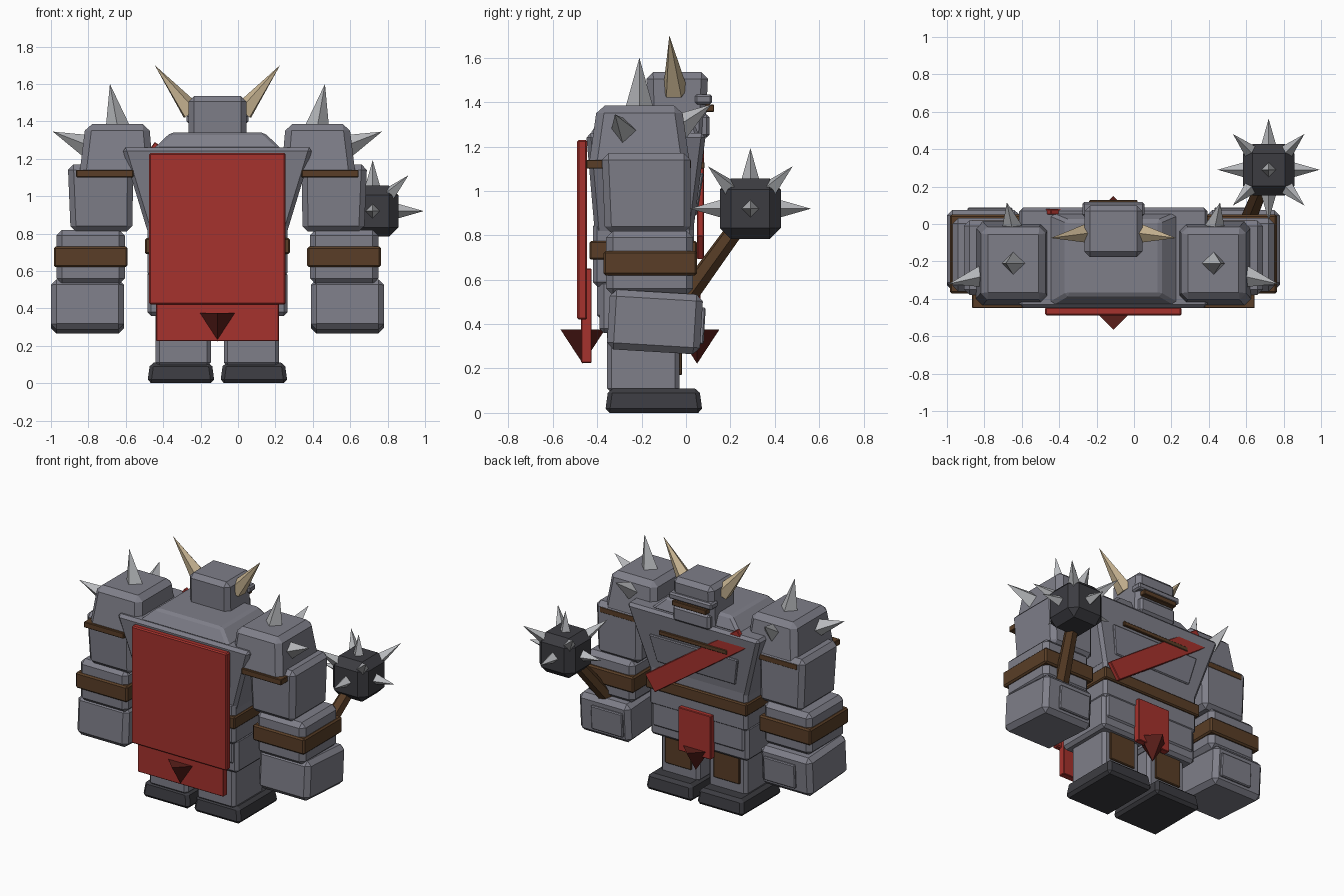
import bpy, bmesh
from mathutils import Vector, Matrix

if "Cube" in bpy.data.objects:
    bpy.data.objects.remove(bpy.data.objects["Cube"])

CX = -0.11  # body centre line


def material(name, rgb):
    m = bpy.data.materials.new(name)
    m.use_nodes = True
    m.diffuse_color = (*rgb, 1)
    node = next(n for n in m.node_tree.nodes if n.type == 'BSDF_PRINCIPLED')
    node.inputs["Base Color"].default_value = (*rgb, 1)
    return m


STONE = material("stone_grey", (0.21, 0.21, 0.25))
DARK = material("dark_iron", (0.045, 0.045, 0.053))
STEEL = material("light_steel", (0.48, 0.49, 0.51))
LEATHER = material("brown_leather", (0.10, 0.048, 0.02))
CLOTH = material("red_cloth", (0.38, 0.032, 0.026))
TASSEL = material("dark_red", (0.10, 0.013, 0.01))
HORN = material("horn_tan", (0.58, 0.46, 0.29))


def finish(name, bm, mat):
    bmesh.ops.recalc_face_normals(bm, faces=bm.faces)
    me = bpy.data.meshes.new(name)
    bm.to_mesh(me)
    bm.free()
    me.materials.append(mat)
    ob = bpy.data.objects.new(name, me)
    bpy.context.collection.objects.link(ob)
    return ob


def block(name, mat, x, y, z, top=None, bevel=0.02, turn=None):
    """Bevelled box; top gives (x0, x1, y0, y1) of a tapered upper face."""
    bm = bmesh.new()
    bmesh.ops.create_cube(bm, size=1)
    lower = (*x, *y)
    for v in bm.verts:
        up = v.co.z > 0
        e = top if (up and top) else lower
        v.co = (e[v.co.x > 0], e[2 + (v.co.y > 0)], z[up])
    if bevel:
        bmesh.ops.bevel(bm, geom=bm.edges[:], offset=bevel, segments=1,
                        affect='EDGES', clamp_overlap=True)
    if turn:
        axis, angle = turn
        c = Vector((sum(x), sum(y), sum(z))) / 2
        bmesh.ops.rotate(bm, verts=bm.verts, cent=c, matrix=Matrix.Rotation(angle, 3, axis))
    return finish(name, bm, mat)


def spike(name, mat, base, tip, radius, sides=4, end=0.0):
    """Cone or rod running from base to tip."""
    base, tip = Vector(base), Vector(tip)
    d = tip - base
    bm = bmesh.new()
    bmesh.ops.create_cone(bm, cap_ends=True, segments=sides, radius1=radius,
                          radius2=end, depth=d.length)
    bmesh.ops.remove_doubles(bm, verts=bm.verts, dist=0.0001)
    rot = d.to_track_quat('Z', 'Y').to_matrix().to_4x4()
    bm.transform(Matrix.Translation((base + tip) / 2) @ rot)
    return finish(name, bm, mat)


def span(half):
    return (CX - half, CX + half)


# Limbs, built once per side; offsets measured from the centre line
for side, s in (("left", 1), ("right", -1)):
    def part(name, mat, x, y, z, top=None, **kw):
        xs = sorted(CX + s * v for v in x)
        if top:
            top = (*sorted(CX + s * v for v in top[:2]), *top[2:])
        return block(f"{side}_{name}", mat, xs, y, z, top, **kw)

    def point(x, y, z):
        return (CX + s * x, y, z)

    # Legs
    part("foot", DARK, (.015, .375), (-.365, .075), (0, .11), (.03, .36, -.35, .06))
    part("leg", STONE, (.035, .33), (-.355, -.03), (.09, .5))
    part("knee_patch", LEATHER, (.085, .285), (-.06, -.018), (.17, .37), bevel=.005)
    part("thigh", STONE, (.01, .375), (-.39, .02), (.36, .6))
    # Arms
    part("pauldron", STONE, (.34, .74), (-.44, .02), (1.10, 1.385),
         (.365, .705, -.40, -.02), bevel=.035)
    part("shoulder_strap", LEATHER, (.45, .755), (-.45, .022), (1.10, 1.14), bevel=.004)
    part("upper_arm", STONE, (.455, .785), (-.365, .02), (.81, 1.17),
         (.45, .80, -.38, .02), bevel=.03)
    part("forearm", STONE, (.495, .86), (-.36, .032), (.53, .82), bevel=.03)
    part("bracer", LEATHER, (.48, .875), (-.372, .05), (.62, .73), bevel=.01)
    part("fist", STONE, (.50, .89), (-.35, .07), (.275, .545), bevel=.03, turn=('X', -.06))
    part("knuckle_plate", STONE, (.54, .78), (.05, .084), (.31, .475), bevel=.006,
         turn=('X', -.06))
    # Shoulder spikes and horns
    spike(f"{side}_top_spike", STEEL, point(.535, -.21, 1.375), point(.575, -.21, 1.60), .063)
    spike(f"{side}_front_spike", STEEL, point(.54, -.03, 1.29), point(.57, .115, 1.39), .06)
    spike(f"{side}_side_spike", STEEL, point(.70, -.28, 1.27), point(.88, -.32, 1.345), .06)
    spike(f"{side}_horn", HORN, point(.14, -.05, 1.45), point(.335, -.075, 1.70), .058, 5)

# Torso
block("hips", STONE, span(.36), (-.40, .03), (.42, .62))
block("abdomen", STONE, span(.375), (-.42, .035), (.57, .86))
block("belt", LEATHER, span(.387), (-.435, .05), (.69, .775), bevel=.008)
block("chest", STONE, span(.37), (-.41, .03), (.80, 1.26), (CX - .51, CX + .51, -.45, .09))
block("collar", STONE, span(.345), (-.435, .06), (1.25, 1.34),
      (CX - .25, CX + .25, -.38, .02), bevel=.015)
block("chest_plate", STONE, span(.30), (0, .05), (.89, 1.08),
      (CX - .34, CX + .34, 0, .08), bevel=.006)
block("chest_strap", LEATHER, span(.26), (.03, .084), (1.10, 1.13), bevel=.004)

# Head with brow and visor slit
block("head", STONE, span(.155), (-.17, .085), (1.22, 1.535),
      (CX - .155, CX + .155, -.178, .10), bevel=.03)
block("brow", STONE, span(.165), (.04, .118), (1.39, 1.435), bevel=.01)
block("visor_slit", LEATHER, span(.13), (.05, .127), (1.355, 1.39), bevel=.004)
block("jaw", STONE, span(.14), (.03, .107), (1.24, 1.345), bevel=.015)

# Cape, sash and loincloth
block("cape", CLOTH, span(.365), (-.49, -.445), (.42, 1.23), bevel=.008)
block("under_cape", CLOTH, span(.328), (-.472, -.425), (.225, .65), bevel=.004)
block("sash", CLOTH, (CX - .45, CX + .41), (.05, .08), (.925, 1.055), bevel=.004,
      turn=('Y', .61))
block("loincloth", CLOTH, span(.125), (.02, .065), (.33, .63), bevel=.004)
spike("cape_tassel", TASSEL, (CX, -.465, .375), (CX, -.465, .222), .10)
spike("loincloth_tassel", TASSEL, (CX, .05, .375), (CX, .05, .222), .10)

# Spiked mace
centre = Vector((.72, .29, .92))
half = .137
block("mace_head", DARK, *[(c - half, c + half) for c in centre], bevel=.05)
spike("mace_handle", LEATHER, (.58, -.05, .45), centre, .05, 6, .04)
directions = [(1, 0, 0), (-1, 0, 0), (0, 1, 0), (0, -1, 0), (0, 0, 1),
              (.7, .7, .7), (-.7, .7, .7), (.7, -.7, .7), (-.7, -.7, .7)]
for i, d in enumerate(directions):
    d = Vector(d)
    spike(f"mace_spike_{i + 1}", STEEL, centre + d * .125, centre + d * .273, .042)
